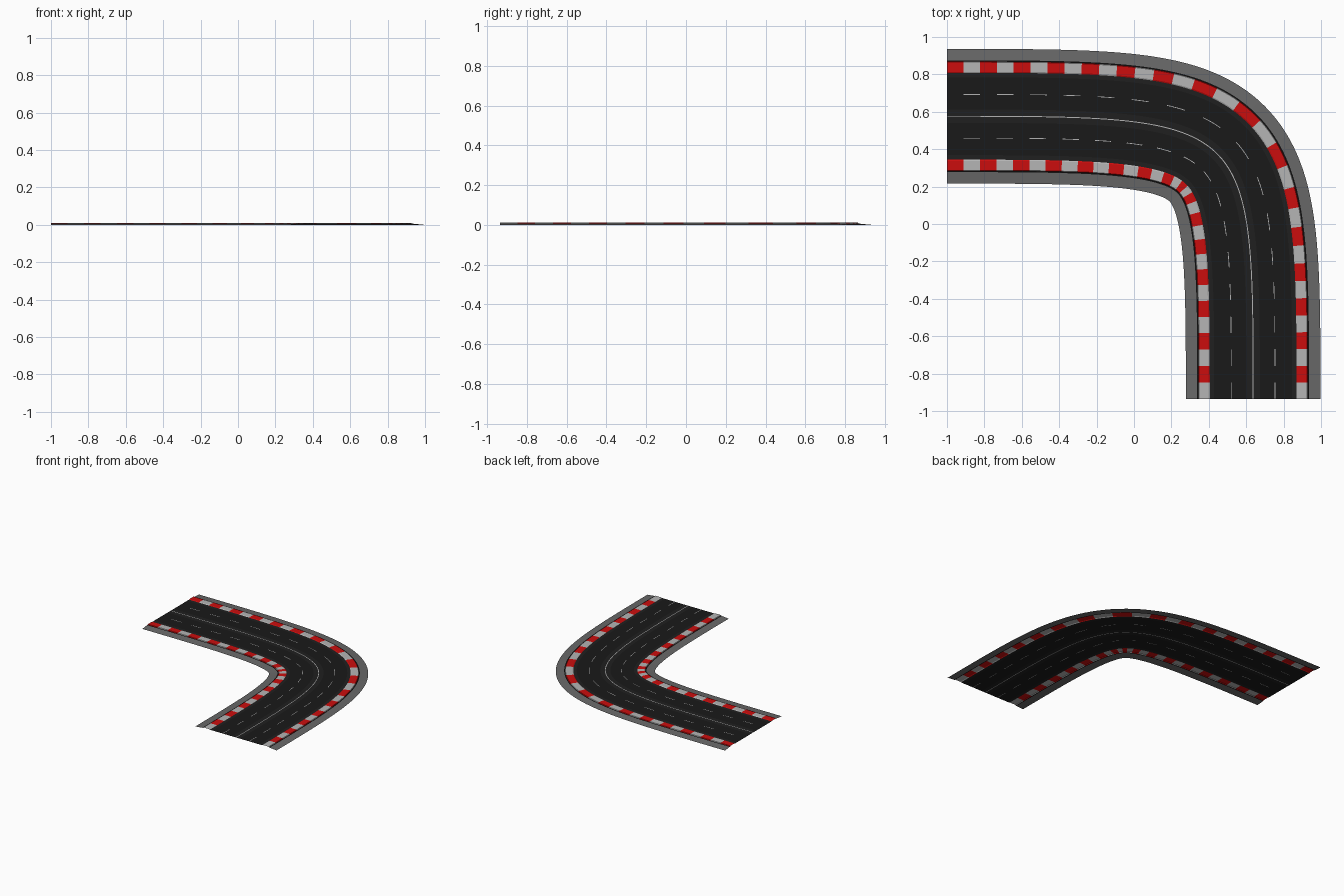
import bpy, bmesh
from mathutils import Vector
from mathutils.geometry import interpolate_bezier

if "Cube" in bpy.data.objects:
    bpy.data.objects.remove(bpy.data.objects["Cube"])

BLOCKS, SUB = 32, 4          # kerb blocks along the bend, steps per block
HALF = 0.36

# Centre line: one cubic bend, resampled at even arc length
corner = Vector((0.637, 0.576, 0))
raw = interpolate_bezier(Vector((-1, 0.576, 0)), corner, corner, Vector((0.637, -0.936, 0)), 2000)
dist = [0.0]
for a, b in zip(raw, raw[1:]):
    dist.append(dist[-1] + (b - a).length)
path, k = [], 0
N = BLOCKS * SUB
for i in range(N + 1):
    target = dist[-1] * i / N
    while k < len(raw) - 2 and dist[k + 1] < target:
        k += 1
    f = (target - dist[k]) / (dist[k + 1] - dist[k])
    p = raw[k].lerp(raw[k + 1], f)
    t = (raw[k + 1] - raw[k]).normalized()
    path.append((p, t))
# Square ends
path[0] = (path[0][0], Vector((1, 0, 0)))
path[-1] = (path[-1][0], Vector((0, -1, 0)))


def material(name, r, g, b):
    m = bpy.data.materials.new(name)
    m.diffuse_color = (r, g, b, 1)
    m.use_nodes = True
    m.node_tree.nodes["Principled BSDF"].inputs["Base Color"].default_value = m.diffuse_color
    return m


ASPHALT = material("asphalt", 0.010, 0.010, 0.010)
WORN = material("worn_asphalt", 0.014, 0.014, 0.014)
GUTTER = material("gutter", 0.006, 0.006, 0.006)
SHOULDER = material("shoulder_grey", 0.14, 0.14, 0.14)
RED = material("kerb_red", 0.60, 0.004, 0.004)
WHITE = material("marking_white", 0.46, 0.46, 0.46)


def band(name, profile, mats):
    """Sweep an open (offset, height) profile; materials alternate by block."""
    bm = bmesh.new()
    rows = []
    for p, t in path:
        left = Vector((-t.y, t.x, 0))
        rows.append([bm.verts.new(p + left * o + Vector((0, 0, z))) for o, z in profile])
    for i in range(N):
        for j in range(len(profile) - 1):
            f = bm.faces.new((rows[i][j], rows[i + 1][j], rows[i + 1][j + 1], rows[i][j + 1]))
            f.material_index = (i // SUB) % len(mats)
    bm.normal_update()
    if sum(f.normal.z for f in bm.faces) < 0:
        bmesh.ops.reverse_faces(bm, faces=bm.faces[:])
    me = bpy.data.meshes.new(name)
    bm.to_mesh(me)
    bm.free()
    for m in mats:
        me.materials.append(m)
    ob = bpy.data.objects.new(name, me)
    bpy.context.collection.objects.link(ob)


Z = 0.008                    # road surface height
for side, s in (("outer", 1), ("inner", -1)):
    def strip(name, pts, *mats):
        band(f"{side}_{name}", [(o * s, z) for o, z in pts], mats)

    # Sloping verge, dark gutter and raised kerb
    strip("shoulder", [(HALF, 0), (0.299, 0.006)], SHOULDER)
    strip("gutter", [(0.299, 0.006), (0.292, 0.006)], GUTTER)
    strip("kerb", [(0.292, 0.006), (0.289, 0.011), (0.238, 0.011), (0.232, Z)], RED, WHITE)
    # Road surface with dashed lane marking
    strip("road_edge", [(0.232, Z), (0.208, Z)], WORN)
    strip("outside_lane", [(0.208, Z), (0.119, Z)], ASPHALT)
    strip("lane_dashes", [(0.119, Z), (0.115, Z)], ASPHALT, WHITE)
    strip("inside_lane", [(0.115, Z), (0.036, Z)], ASPHALT)
    strip("road_crown", [(0.036, Z), (0.0025, Z)], WORN)

# Continuous centre marking
band("centre_line", [(0.0025, Z), (-0.0025, Z)], [WHITE])
